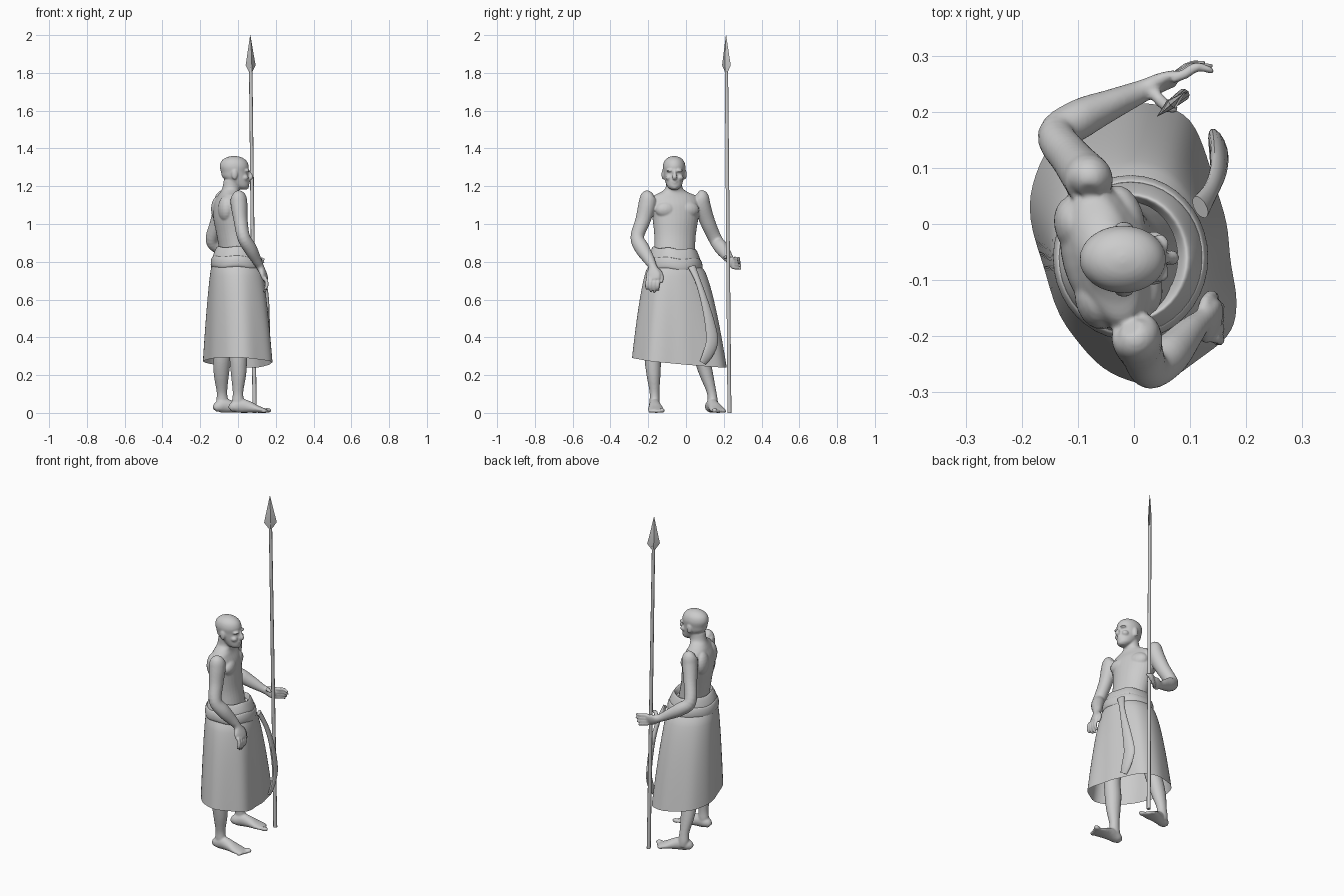
import bpy, bmesh, math
from mathutils import Vector, Matrix

UP = Vector((0, 0, 1))
SIDE = Vector((-0.27, 0.96, 0)).normalized()   # shoulder line of the turned torso


def spline(rows, sub, closed=False):
    """Catmull-Rom interpolation of equal-length rows of numbers."""
    n, out = len(rows), []
    get = (lambda i: rows[i % n]) if closed else (lambda i: rows[max(0, min(n - 1, i))])
    for i in range(n if closed else n - 1):
        for k in range(sub):
            t = k / sub
            out.append([0.5 * (2 * b + (c - a) * t + (2 * a - 5 * b + 4 * c - d) * t * t
                               + (3 * b - a - 3 * c + d) * t ** 3)
                        for a, b, c, d in zip(get(i - 1), get(i), get(i + 1), get(i + 2))])
    return out if closed else out + [list(rows[-1])]


def skin(bm, rings, caps=True):
    rv = [[bm.verts.new(p) for p in r] for r in rings]
    n = len(rv[0])
    for a, b in zip(rv, rv[1:]):
        for j in range(n):
            bm.faces.new((a[j], a[(j + 1) % n], b[(j + 1) % n], b[j]))
    if caps:
        bm.faces.new(rv[0][::-1])
        bm.faces.new(rv[-1])


def loft(bm, secs, ref, n=20, sub=5, flat=False, caps=True):
    """Elliptical sections (x, y, z, half width along ref, half depth)."""
    rows = spline(secs, sub) if sub > 1 else secs
    rings = []
    for i, r in enumerate(rows):
        t = UP if flat else (Vector(rows[min(i + 1, len(rows) - 1)][:3])
                             - Vector(rows[max(i - 1, 0)][:3])).normalized()
        u = Vector(ref)
        u = (u - t * u.dot(t)).normalized()
        v = t.cross(u)
        a, b = max(r[3], 0.001), max(r[4], 0.001)
        rings.append([Vector(r[:3]) + u * a * math.cos(2 * math.pi * j / n)
                      + v * b * math.sin(2 * math.pi * j / n) for j in range(n)])
    skin(bm, rings, caps)


def ball(bm, c, r, turn=0.0):
    m = Matrix.Translation(c) @ Matrix.Rotation(turn, 4, 'Z') @ Matrix.Diagonal((*r, 1))
    bmesh.ops.create_uvsphere(bm, u_segments=18, v_segments=12, radius=1, matrix=m)


def digit(bm, pts, r):
    """Finger: rounded tube through a few points."""
    k = [r, r, r * 0.95, r * 0.6]
    loft(bm, [(*p, k[i], k[i]) for i, p in enumerate(pts)], (0.3, 0.5, 0.8), n=10, sub=3)


def finish(name, bm, voxel=0.0, angle=40):
    bmesh.ops.recalc_face_normals(bm, faces=bm.faces)
    me = bpy.data.meshes.new(name)
    bm.to_mesh(me)
    bm.free()
    ob = bpy.data.objects.new(name, me)
    bpy.context.collection.objects.link(ob)
    if voxel:   # fuse overlapping volumes into one smooth skin
        m = ob.modifiers.new("fuse", 'REMESH')
        m.mode, m.voxel_size, m.use_smooth_shade = 'VOXEL', voxel, True
        s = ob.modifiers.new("soften", 'SMOOTH')
        s.factor, s.iterations = 0.5, 3
    else:
        bpy.ops.object.select_all(action='DESELECT')
        ob.select_set(True)
        bpy.context.view_layer.objects.active = ob
        bpy.ops.object.shade_smooth_by_angle(angle=math.radians(angle))
    return ob


# ---- upper body: torso, neck, head, arms, hands fused together
b = bmesh.new()
loft(b, [(-.01, -.06, .74, .115, .095), (-.015, -.06, .85, .110, .082),
         (-.03, -.058, .94, .112, .080), (-.043, -.056, 1.03, .124, .084),
         (-.047, -.058, 1.10, .134, .076), (-.048, -.06, 1.145, .120, .056),
         (-.045, -.062, 1.168, .075, .047), (-.038, -.063, 1.19, .046, .045),
         (-.03, -.064, 1.23, .042, .046)], SIDE, n=32, flat=True)
yaw = math.atan2(.27, .96)
for s in (-1, 1):
    p = Vector((-.045, -.058, 0)) + SIDE * s * .058
    fwd = Vector((.96, .27, 0))
    ball(b, p + fwd * .042 + UP * 1.075, (.038, .062, .045), yaw)        # chest muscle
    ball(b, p + SIDE * s * .01 - fwd * .040 + UP * 1.08, (.040, .055, .07), yaw)  # shoulder blade
    ball(b, (-.018, -.063 + s * .058, 1.262), (.016, .009, .027))        # ear
    ball(b, (.046, -.061 + s * .024, 1.283), (.017, .020, .008))         # brow
    ball(b, (.036, -.061 + s * .030, 1.245), (.020, .018, .016))         # cheek
# head, nose, lips, chin
loft(b, [(.028, -.062, 1.182, .016, .018), (.018, -.062, 1.197, .036, .040),
         (.000, -.063, 1.225, .047, .059), (-.014, -.063, 1.25, .054, .070),
         (-.018, -.063, 1.275, .057, .072), (-.020, -.063, 1.305, .060, .077),
         (-.021, -.063, 1.333, .052, .067), (-.021, -.063, 1.352, .032, .042),
         (-.02, -.063, 1.36, .008, .01)], (0, 1, 0), n=32, flat=True)
loft(b, [(.050, -.060, 1.29, .007, .006), (.062, -.060, 1.265, .009, .010),
         (.068, -.060, 1.248, .014, .013), (.060, -.060, 1.238, .011, .008)], (0, 1, 0), n=12)
ball(b, (.052, -.061, 1.226), (.012, .019, .004))
ball(b, (.051, -.061, 1.217), (.012, .016, .005))
ball(b, (.044, -.061, 1.196), (.014, .018, .012))

# arm hanging in front of the hip
loft(b, [(-.005, -.185, 1.162, .020, .018), (.002, -.198, 1.145, .042, .040),
         (.006, -.206, 1.10, .047, .044), (.014, -.228, 1.02, .041, .037),
         (.03, -.258, .93, .036, .034), (.065, -.232, .87, .039, .035),
         (.098, -.195, .81, .030, .026), (.118, -.176, .772, .023, .020),
         (.135, -.174, .735, .040, .016), (.145, -.174, .705, .036, .013)], (0.3, 1, 0))
for i, y in enumerate((-.206, -.186, -.166, -.147)):
    drop = (.655, .640, .636, .648)[i]
    digit(b, [(.143, -.176 + (y + .176) * .9, .715), (.152, y, .69), (.150, y - .002, .665),
              (.138, y, drop)], .0095)
digit(b, [(.122, -.16, .765), (.128, -.138, .745), (.138, -.128, .715), (.146, -.130, .69)], .011)

# arm reaching out to the spear
loft(b, [(-.08, .060, 1.162, .020, .018), (-.08, .076, 1.145, .042, .040),
         (-.085, .084, 1.10, .046, .043), (-.11, .115, 1.01, .040, .037),
         (-.138, .158, .915, .036, .034), (-.095, .188, .873, .038, .035),
         (-.04, .213, .838, .031, .027), (.015, .237, .806, .022, .020),
         (.048, .252, .796, .034, .015), (.074, .260, .792, .032, .012)], (0, 0.3, 1))
for i, z in enumerate((.818, .801, .784, .768)):
    x = (.142, .140, .128, .116)[i]
    y = (.272, .280, .288, .290)[i]
    digit(b, [(.068, .259, z), (.092, .268 + i * .003, z), (.112 - i * .005, .280, z), (x, y, z - .006)], .0095)
digit(b, [(.03, .24, .812), (.045, .222, .822), (.06, .209, .824), (.078, .205, .822)], .011)
finish("upper_body", b, voxel=0.005)

# ---- legs with feet
b = bmesh.new()


def foot(bm, heel, toe, out):
    """Foot lofted from heel to ball, with five toes; out = little-toe side."""
    h, t = Vector((*heel, 0)), Vector((*toe, 0))
    d = t - h
    s = UP.cross(d).normalized() * out
    prof = [(0, .016, .016), (.08, .028, .030), (.25, .030, .038), (.45, .034, .031),
            (.65, .042, .020), (.80, .041, .013), (.88, .034, .009)]
    loft(bm, [(*(h + d * k).xy, hh, w, hh) for k, w, hh in prof], s, n=16)
    for i in range(5):
        k = .91 - .028 * i
        r = .013 if i == 0 else .0095
        c = h + d * k + s * (-.030 + .0155 * i) + UP * r
        ball(bm, c, (.021 - .002 * i, r, r), math.atan2(d.y, d.x))


loft(b, [(-.005, -.14, .72, .075, .075), (.0, -.165, .55, .065, .068),
         (.006, -.178, .40, .046, .048), (.002, -.176, .29, .044, .047),
         (.003, -.172, .20, .037, .040), (.0, -.167, .11, .026, .028),
         (.0, -.166, .06, .027, .032), (.0, -.166, .03, .026, .03)], (0, 1, 0), flat=True)
foot(b, (-.04, -.170), (.178, -.155), -1)
loft(b, [(-.02, .0, .72, .075, .075), (-.045, .035, .55, .065, .068),
         (-.06, .065, .40, .046, .048), (-.082, .085, .29, .044, .047),
         (-.088, .108, .20, .037, .040), (-.085, .135, .11, .026, .028),
         (-.083, .142, .06, .027, .032), (-.08, .143, .03, .026, .03)], (0, 1, 0), flat=True)
foot(b, (-.122, .122), (.080, .185), 1)
finish("legs", b, voxel=0.005)

# ---- wrap skirt: open cloth from waist ellipse to rotated hem outline
hem = [(.16, .02), (.13, .12), (.09, .195), (.02, .215), (-.07, .195), (-.15, .14),
       (-.185, .05), (-.168, -.06), (-.12, -.185), (-.055, -.255), (.02, -.288),
       (.10, -.255), (.165, -.20), (.183, -.14), (.173, -.06)]
hem = spline(hem, 5, closed=True)
rings = []
for i in range(19):
    t = i / 18
    s = t ** 0.62
    ring = []
    for j, (hx, hy) in enumerate(hem):
        a = math.atan2((hy + .04) / .25, hx / .18)
        wx, wy = -.008 + .132 * math.cos(a), -.06 + .138 * math.sin(a)
        f = 1 + .008 * t * math.sin(9 * a) - .004
        zb = .265 - .10 * hy - .06 * hx
        ring.append(((wx + (hx - wx) * s) * f, (wy + (hy - wy) * s) * f, .78 + (zb - .78) * t))
    rings.append(ring)
b = bmesh.new()
skin(b, rings, caps=False)
finish("skirt", b)

# ---- rolled waist sash, two overlapping wraps
b = bmesh.new()
loft(b, [(-.01, -.06, .845, .100, .088), (-.008, -.06, .872, .110, .100), (-.007, -.06, .862, .120, .112),
         (-.006, -.06, .825, .134, .127), (-.006, -.06, .80, .136, .128)],
     (0, 1, 0), n=40, flat=True, caps=False)
loft(b, [(-.006, -.06, .80, .120, .11), (-.006, -.06, .822, .135, .128), (-.006, -.06, .80, .146, .137),
         (-.006, -.06, .77, .145, .137), (-.006, -.06, .755, .130, .125)],
     (0, 1, 0), n=40, flat=True, caps=False)
for v in b.verts:   # sash dips toward the knot side
    v.co.z -= .05 * (v.co.y + .06) + .03 * v.co.x + .004 * math.sin(5 * math.atan2(v.co.y + .06, v.co.x))
finish("waist_sash", b, angle=60)

# ---- hanging sash tail
b = bmesh.new()
loft(b, [(.118, .030, .775, .022, .012), (.138, .062, .70, .016, .012), (.150, .095, .60, .020, .013),
         (.152, .125, .48, .028, .014), (.150, .138, .38, .034, .014),
         (.150, .115, .31, .030, .012), (.148, .088, .265, .020, .008)], (-.35, .94, 0), n=14)
finish("sash_tail", b)

# ---- spear
b = bmesh.new()
loft(b, [(.088, .230, 0, .011, .011), (.067, .214, 1.84, .009, .009)], (1, 0, 0), n=10, sub=1, flat=True)
finish("spear_shaft", b)
b = bmesh.new()
loft(b, [(.067, .214, 1.805, .011, .011), (.067, .214, 1.84, .035, .009),
         (.066, .213, 1.90, .022, .008), (.065, .212, 2.0, .001, .001)],
     (.75, .65, 0), n=4, sub=1, flat=True)
finish("spear_head", b, angle=20)
